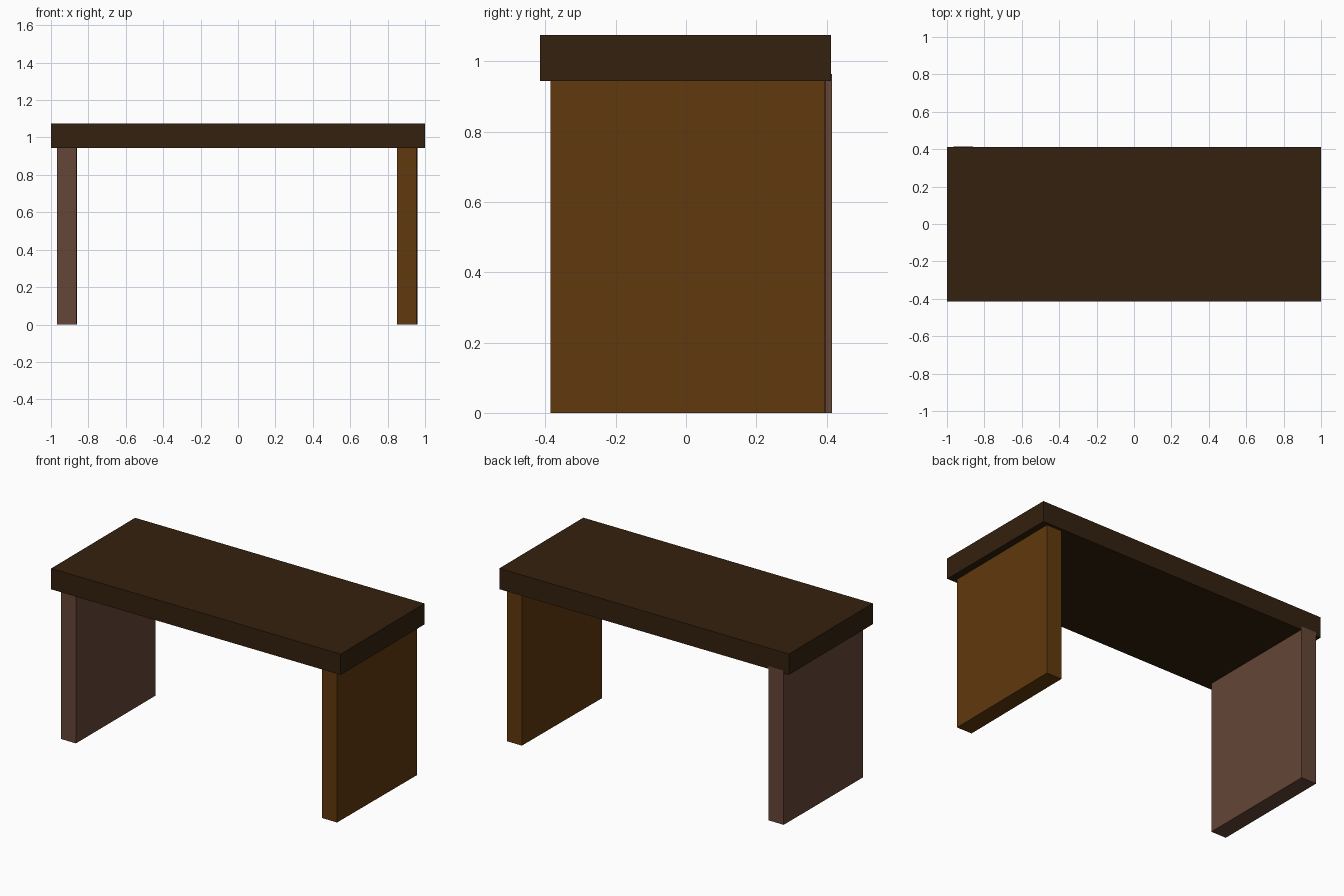
import bpy
import math

cube = bpy.data.objects.get("Cube")
if cube:
    bpy.data.objects.remove(cube, do_unlink=True)


def make_material(name, color):
    mat = bpy.data.materials.new(name)
    mat.use_nodes = True
    mat.diffuse_color = (*color, 1)
    mat.node_tree.nodes["Principled BSDF"].inputs["Base Color"].default_value = (*color, 1)
    return mat


def make_board(name, low, high, mat, turn=0):
    """Box between two corners, turned about its own upright axis."""
    center = [(a + b) / 2 for a, b in zip(low, high)]
    bpy.ops.mesh.primitive_cube_add(size=1, location=center)
    board = bpy.context.object
    board.name = name
    board.scale = [b - a for a, b in zip(low, high)]
    board.rotation_euler.z = math.radians(turn)
    board.data.materials.append(mat)
    return board


dark_wood = make_material("dark wood", (0.034, 0.015, 0.0045))
golden_wood = make_material("golden wood", (0.119, 0.041, 0.004))
rosy_wood = make_material("rosy wood", (0.130, 0.061, 0.038))

# Thick table top
make_board("table_top", (-1, -0.415, 0.945), (1, 0.413, 1.075), dark_wood)

# Panel legs, set slightly askew and let into the underside of the top
make_board("left_leg", (0.853, -0.385, 0), (0.957, 0.396, 0.96), golden_wood, turn=-0.5)
make_board("right_leg", (-0.967, -0.365, 0), (-0.863, 0.415, 0.965), rosy_wood, turn=-0.2)
